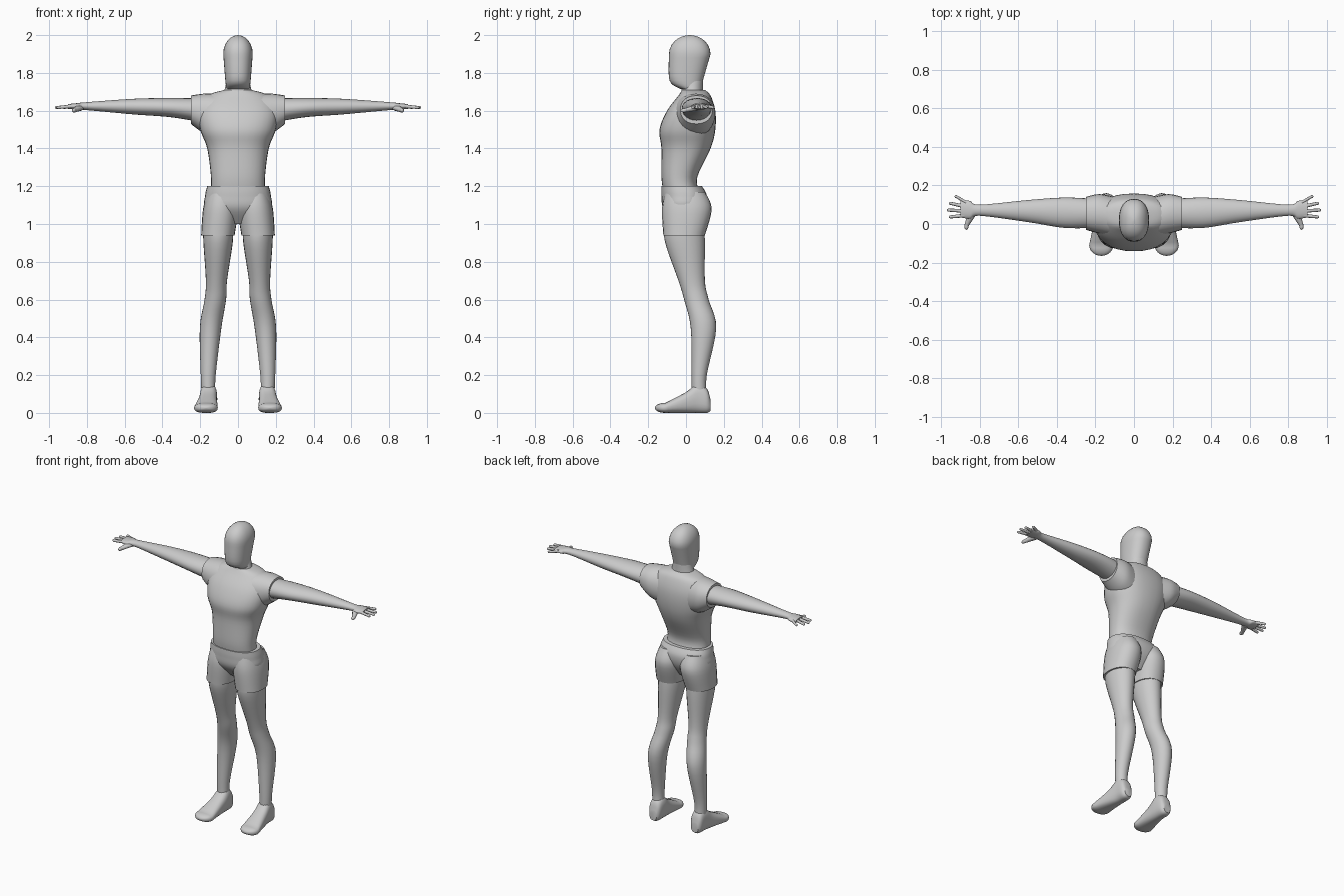
import bpy, bmesh
from math import sin, cos, tau, copysign
from mathutils import Vector

if "Cube" in bpy.data.objects:
    bpy.data.objects.remove(bpy.data.objects["Cube"], do_unlink=True)

grey = bpy.data.materials.new("plain_grey")
grey.use_nodes = True
grey.diffuse_color = (0.6, 0.6, 0.6, 1)
grey.node_tree.nodes["Principled BSDF"].inputs["Base Color"].default_value = grey.diffuse_color

parts = []


def smooth_rows(rows, steps=5):
    """Pass a smooth curve through the cross-section rows."""
    rows = [Vector(row) for row in rows]
    padded = [rows[0], *rows, rows[-1]]
    result = []
    for before, start, end, after in zip(padded, padded[1:], padded[2:], padded[3:]):
        leave, arrive = (end - before) / 2, (after - start) / 2
        for step in range(steps):
            t = step / steps
            ease = t * t * (3 - 2 * t)
            result.append(start.lerp(end, ease)
                          + leave * t * (1 - t) ** 2 - arrive * t * t * (1 - t))
    return result + [rows[-1]]


def dome_rows(last, length, steps=6):
    """Close a loft with a rounded end of the given length."""
    position, low_u, high_u, low_v, high_v = last
    middle_u, middle_v = (low_u + high_u) / 2, (low_v + high_v) / 2
    result = []
    for step in range(1, steps + 1):
        angle = tau / 4 * step / (steps + 0.2)
        size = cos(angle)
        half_u, half_v = size * (high_u - middle_u), size * (high_v - middle_v)
        result.append((position + length * sin(angle), middle_u - half_u, middle_u + half_u,
                       middle_v - half_v, middle_v + half_v))
    return result


def loft(name, axis, rows, side=1, square=2, sides=24, dome=0):
    """Rows hold the position on the axis, then low and high of the other two axes."""
    others = [index for index in range(3) if index != axis]
    rows = smooth_rows(rows)
    if dome:
        rows += dome_rows(rows[-1], dome)
    bm = bmesh.new()
    rings = []
    for position, low_u, high_u, low_v, high_v in rows:
        ring = []
        for corner in range(sides):
            angle = tau * corner / sides
            point = Vector()
            point[axis] = position
            for other, low, high, wave in zip(others, (low_u, low_v), (high_u, high_v),
                                              (cos(angle), sin(angle))):
                bulge = copysign(abs(wave) ** (2 / square), wave)
                point[other] = (low + high) / 2 + bulge * (high - low) / 2
            point.x *= side
            ring.append(bm.verts.new(point))
        rings.append(ring)
    for ring, following in zip(rings, rings[1:]):
        for corner in range(sides):
            bm.faces.new((ring[corner - 1], ring[corner],
                          following[corner], following[corner - 1]))
    bm.faces.new(rings[0])
    bm.faces.new(rings[-1])
    bmesh.ops.recalc_face_normals(bm, faces=bm.faces)
    mesh = bpy.data.meshes.new(name)
    bm.to_mesh(mesh)
    bm.free()
    mesh.materials.append(grey)
    obj = bpy.data.objects.new(name, mesh)
    bpy.context.collection.objects.link(obj)
    parts.append(obj)


def body_loft(name, rows, square=2.3, dome=0):
    """Symmetric upright loft from height, half width, front and back."""
    full = [(height, -half, half, front, back) for height, half, front, back in rows]
    loft(name, 2, full, square=square, sides=32, dome=dome)


def finger(name, side, root, tip, reach, thick=0.01):
    """Tapered finger fanning out from the palm."""
    rows = []
    for x, y, z, radius in ((0.87, root, 1.624, thick), (reach, tip, 1.617, thick * 0.8)):
        rows.append((x, y - radius, y + radius, z - radius, z + radius))
    loft(name, 0, rows, side, sides=10, dome=thick)


# Head, neck, shirt and the seat of the shorts
body_loft("head", [(1.715, .06, -.03, .08), (1.76, .067, -.087, .09), (1.9, .078, -.09, .13)],
          dome=0.1)
body_loft("neck", [(1.66, .1, -.04, .1), (1.7, .075, -.025, .09), (1.76, .06, -.02, .09)],
          square=2)
body_loft("shirt", [(1.17, .145, -.12, .07), (1.25, .143, -.13, .06), (1.4, .163, -.13, .13),
                    (1.5, .2, -.14, .155), (1.6, .21, -.1, .155), (1.68, .16, -.04, .13),
                    (1.71, .07, -.02, .1)])
body_loft("shorts_seat", [(1, .05, -.06, .05), (1.08, .17, -.12, .1), (1.15, .174, -.13, .11),
                          (1.2, .163, -.13, .085)])

for side, word in ((1, "left"), (-1, "right")):
    loft(f"{word}_sleeve", 0, [(.1, -.07, .14, 1.45, 1.69), (.18, -.05, .155, 1.48, 1.69),
                               (.25, -.03, .14, 1.53, 1.68)], side, square=2.2)
    # Arm running into the palm
    loft(f"{word}_arm", 0, [(.2, -.02, .13, 1.54, 1.665), (.36, -.02, .137, 1.566, 1.667),
                            (.55, .01, .124, 1.58, 1.663), (.8, .043, .1, 1.603, 1.645),
                            (.85, .027, .12, 1.605, 1.64), (.9, .035, .12, 1.61, 1.635)], side)
    for order, (label, reach) in enumerate((("index", .95), ("middle", .96),
                                            ("ring", .95), ("little", .92))):
        finger(f"{word}_{label}_finger", side, .045 + .022 * order, .037 + .035 * order, reach)
    loft(f"{word}_thumb", 1, [(.06, .81, .86, 1.6, 1.635), (-.01, .857, .88, 1.59, 1.612)],
         side, sides=10, dome=-.02)
    # Shorts leg, wider than the leg inside it
    loft(f"{word}_shorts_leg", 2, [(.94, .018, .195, -.12, .1), (1.08, 0, .185, -.127, .136),
                                   (1.17, .02, .16, -.11, .1)], side, square=2.2)
    loft(f"{word}_leg", 2, [(1, .025, .185, -.115, .095), (.9, .028, .183, -.11, .1),
                            (.7, .058, .17, -.04, .1), (.6, .063, .177, -.01, .12),
                            (.45, .088, .202, .025, .16), (.2, .118, .197, .03, .11),
                            (.1, .12, .193, .03, .11)], side)
    # Foot from heel to rounded toes
    loft(f"{word}_foot", 1, [(.13, .13, .18, .01, .07), (.11, .115, .195, 0, .13),
                             (.06, .11, .2, 0, .155), (0, .11, .21, 0, .11),
                             (-.11, .107, .232, 0, .053)], side, square=2.6, dome=-.055)

# Smooth shading with sharp hems
bpy.ops.object.select_all(action="DESELECT")
for obj in parts:
    obj.select_set(True)
bpy.context.view_layer.objects.active = parts[0]
bpy.ops.object.shade_smooth_by_angle(angle=0.8)
